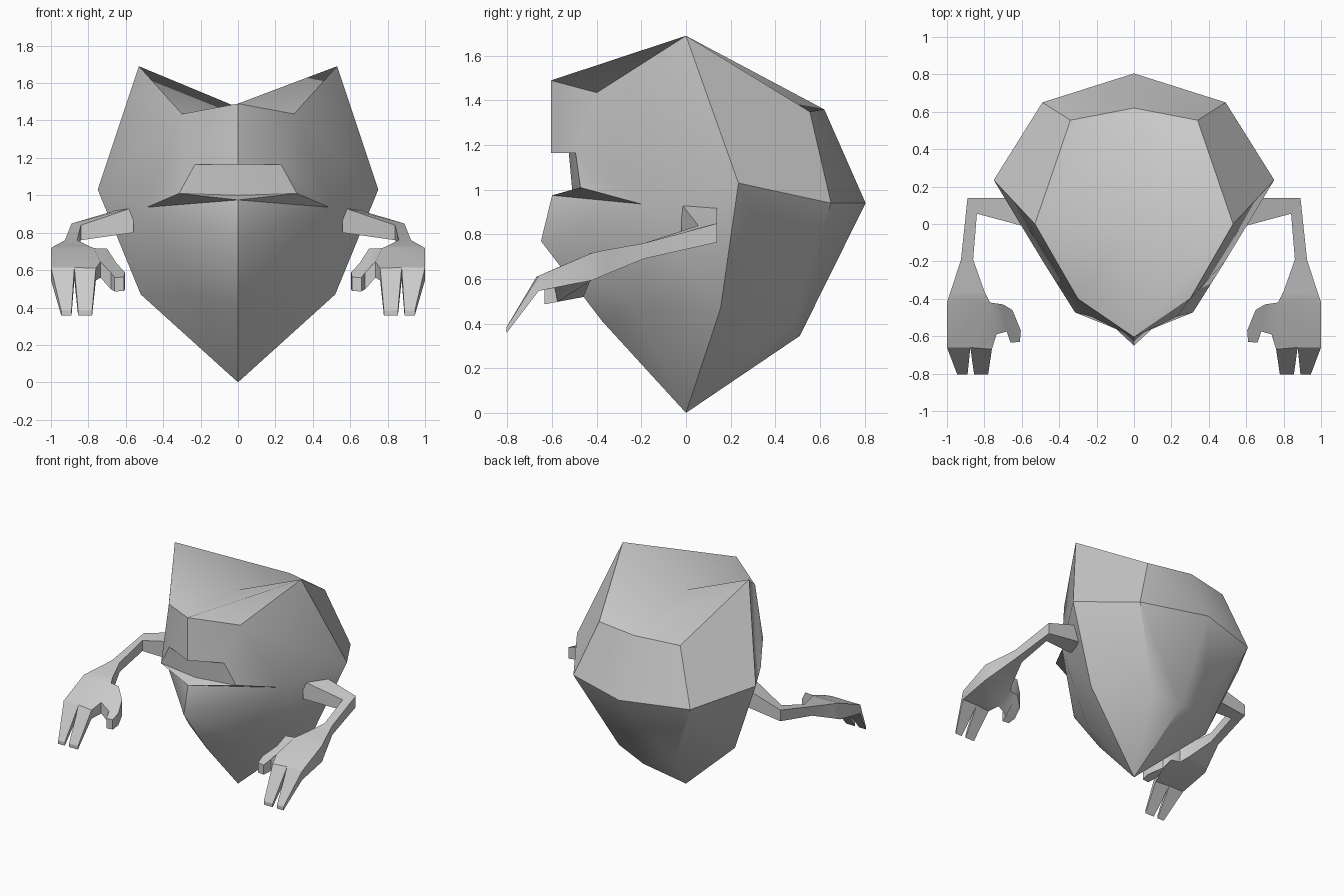
import bpy, bmesh

if "Cube" in bpy.data.objects:
    bpy.data.objects.remove(bpy.data.objects["Cube"])

grey = bpy.data.materials.new("matte grey")
grey.diffuse_color = (0.6, 0.6, 0.6, 1)
grey.use_nodes = True
grey.node_tree.nodes["Principled BSDF"].inputs["Base Color"].default_value = grey.diffuse_color


def finish(name, bm, angle):
    bmesh.ops.recalc_face_normals(bm, faces=bm.faces)
    mesh = bpy.data.meshes.new(name)
    bm.to_mesh(mesh)
    bm.free()
    mesh.materials.append(grey)
    ob = bpy.data.objects.new(name, mesh)
    bpy.context.collection.objects.link(ob)
    bpy.ops.object.select_all(action='DESELECT')
    bpy.context.view_layer.objects.active = ob
    ob.select_set(True)
    bpy.ops.object.shade_smooth_by_angle(angle=angle)


# Faceted body: named corners of the right half
P = dict(
    base=(0, 0, 0), low=(0, -.375, .41), jaw_low=(.25, -.23, .47), jaw=(.52, .155, .47),
    chin=(0, -.65, .77), lip=(0, -.60, .975), lip_end=(.487, -.20, .936), cheek=(.75, .235, 1.03),
    in_low=(0, -.51, 1.0), in_side=(.315, -.473, 1.01), in_top=(0, -.525, 1.165),
    brow_side=(.23, -.495, 1.165), brow_low=(0, -.605, 1.165),
    brow=(0, -.605, 1.49), brow_end=(.30, -.40, 1.435), ear=(.53, 0, 1.69), dip=(0, 0, 1.47),
    crown=(.34, .555, 1.35), crown_mid=(0, .62, 1.36), back=(.49, .65, .94), back_mid=(0, .805, .94),
    rump=(.23, .475, .415), rump_mid=(0, .51, .345))

# Faces of each region, as corner names
UNDERSIDE = ["base low jaw_low", "base jaw_low jaw", "base jaw rump", "base rump rump_mid"]
JAW = ["low chin jaw_low", "chin lip_end jaw_low", "jaw_low lip_end jaw", "lip_end cheek jaw"]
MOUTH = ["chin lip lip_end", "lip in_low in_side", "lip in_side lip_end",
         "in_low in_top brow_side in_side", "in_top brow_low brow_side"]
FACE = ["brow_low brow brow_end brow_side", "brow_side brow_end lip_end in_side",
        "brow_end cheek lip_end", "brow_end ear cheek"]
CROWN = ["brow dip ear brow_end", "dip crown_mid crown ear"]
SHELL = ["ear crown back cheek", "crown crown_mid back_mid back",
         "cheek back rump jaw", "back back_mid rump_mid rump"]

bm = bmesh.new()
for s in (1, -1):
    v = {k: bm.verts.new((s * c[0], c[1], c[2])) for k, c in P.items()}
    for f in UNDERSIDE + JAW + MOUTH + FACE + CROWN + SHELL:
        names = f.split()
        bm.faces.new([v[n] for n in (names if s > 0 else names[::-1])])
bmesh.ops.remove_doubles(bm, verts=bm.verts, dist=1e-4)
finish("body", bm, 0.55)

# Arm plan: shoulder, elbow, wrist, palm, two fingers and thumb
PLAN = [(.89, .14), (.84, .055), (.925, -.19), (.86, -.19), (.98, -.36), (.80, -.36),
        (1.0, -.42), (1.0, -.66), (.945, -.805), (.89, -.805), (.875, -.66), (.855, -.805),
        (.78, -.805), (.76, -.67), (.735, -.59), (.68, -.575), (.66, -.635), (.61, -.63),
        (.605, -.57), (.65, -.46), (.70, -.43), (.77, -.42), (.60, .14), (.56, -.02)]
POLYS = [(0, 22, 23, 1), (0, 1, 3, 2), (2, 3, 5, 4), (4, 5, 21, 6), (6, 21, 14, 13, 10, 7),
         (7, 10, 9, 8), (10, 13, 12, 11), (21, 20, 15, 14), (20, 19, 18, 17, 16, 15)]
# Arm heights along its length: y, top, underside
HEIGHTS = [(-.81, .375, .35), (-.67, .61, .545), (-.43, .715, .59), (-.36, .73, .62),
           (-.19, .76, .69), (.055, .84, .76), (.15, .85, .765)]


def height(x, y, side):
    if y > -.1 and x < .7:                       # shoulder end
        return (.935, .80)[side]
    drop = .065 if x < .69 else 0                # thumb hangs lower
    for a, b in zip(HEIGHTS, HEIGHTS[1:]):
        if y <= b[0]:
            t = (y - a[0]) / (b[0] - a[0])
            return a[1 + side] * (1 - t) + b[1 + side] * t - drop


def arm(name, s):
    bm = bmesh.new()
    top, under = ([bm.verts.new((s * x, y, height(x, y, k))) for x, y in PLAN] for k in (0, 1))
    edges = {}
    for p in POLYS:
        bm.faces.new([top[i] for i in p])
        bm.faces.new([under[i] for i in p[::-1]])
        for a, b in zip(p, p[1:] + p[:1]):
            edges.setdefault(frozenset((a, b)), []).append((a, b))
    for e in edges.values():                     # walls around the outline
        if len(e) == 1:
            a, b = e[0]
            bm.faces.new((top[b], top[a], under[a], under[b]))
    finish(name, bm, 0.55)


arm("right_arm", 1)
arm("left_arm", -1)
